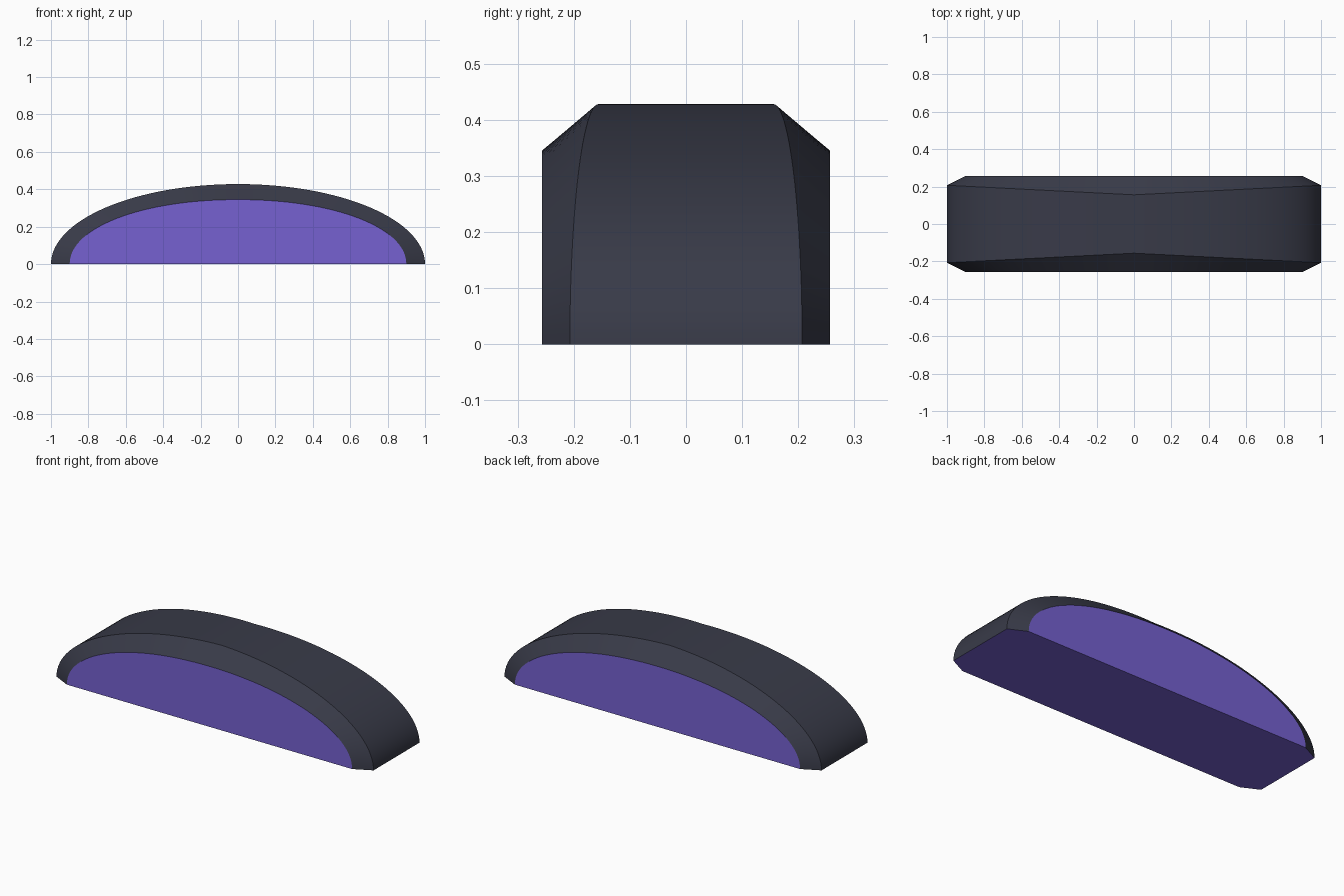
import bpy, bmesh, math

if "Cube" in bpy.data.objects:
    bpy.data.objects.remove(bpy.data.objects["Cube"])

N = 64  # segments along the arch


def material(name, color):
    m = bpy.data.materials.new(name)
    m.diffuse_color = color
    m.use_nodes = True
    m.node_tree.nodes["Principled BSDF"].inputs["Base Color"].default_value = m.diffuse_color
    return m


def arch(a, h, y_func, power=2.0):
    """Half-ellipse points from +x to -x; depth follows x."""
    pts = []
    for i in range(N + 1):
        t = math.pi * i / N
        c, s = math.cos(t), math.sin(t)
        x = a * math.copysign(abs(c) ** (2 / power), c)
        z = h * max(s, 0.0) ** (2 / power) if 0 < i < N else 0.0
        pts.append((x, y_func(x), z))
    return pts


def finish(name, bm, mat):
    me = bpy.data.meshes.new(name)
    bm.to_mesh(me)
    bm.free()
    me.materials.append(mat)
    ob = bpy.data.objects.new(name, me)
    bpy.context.collection.objects.link(ob)
    bpy.context.view_layer.objects.active = ob
    ob.select_set(True)
    bpy.ops.object.shade_smooth_by_angle(angle=math.radians(25))
    ob.select_set(False)
    return ob


def flip_y(pts):
    return [(x, -y, z) for x, y, z in pts]


dark = material("dark_frame", (0.04, 0.043, 0.065, 1))
purple = material("purple_panel", (0.18, 0.12, 0.64, 1))

outer = arch(1.0, 0.428, lambda x: -(0.156 + 0.051 * abs(x)))
inner = arch(0.9, 0.345, lambda x: -0.257, 2.06)

# Frame: front bevel, arched top and back bevel
bm = bmesh.new()
rows = [[bm.verts.new(p) for p in r]
        for r in (inner, outer, flip_y(outer), flip_y(inner))]
for r0, r1 in zip(rows, rows[1:]):
    for i in range(N):
        bm.faces.new((r0[i], r1[i], r1[i + 1], r0[i + 1]))
finish("arched_frame", bm, dark)

# Panels: front face, back face and underside
bm = bmesh.new()
front = [bm.verts.new(p) for p in inner]
back = [bm.verts.new(p) for p in flip_y(inner)]
bm.faces.new(front[::-1])
bm.faces.new(back)
right = [bm.verts.new(p) for p in (outer[0], flip_y(outer)[0])]
left = [bm.verts.new(p) for p in (flip_y(outer)[-1], outer[-1])]
bm.faces.new([front[0], front[-1], left[1], left[0],
              back[-1], back[0], right[1], right[0]])
bmesh.ops.recalc_face_normals(bm, faces=bm.faces)
finish("panels", bm, purple)
